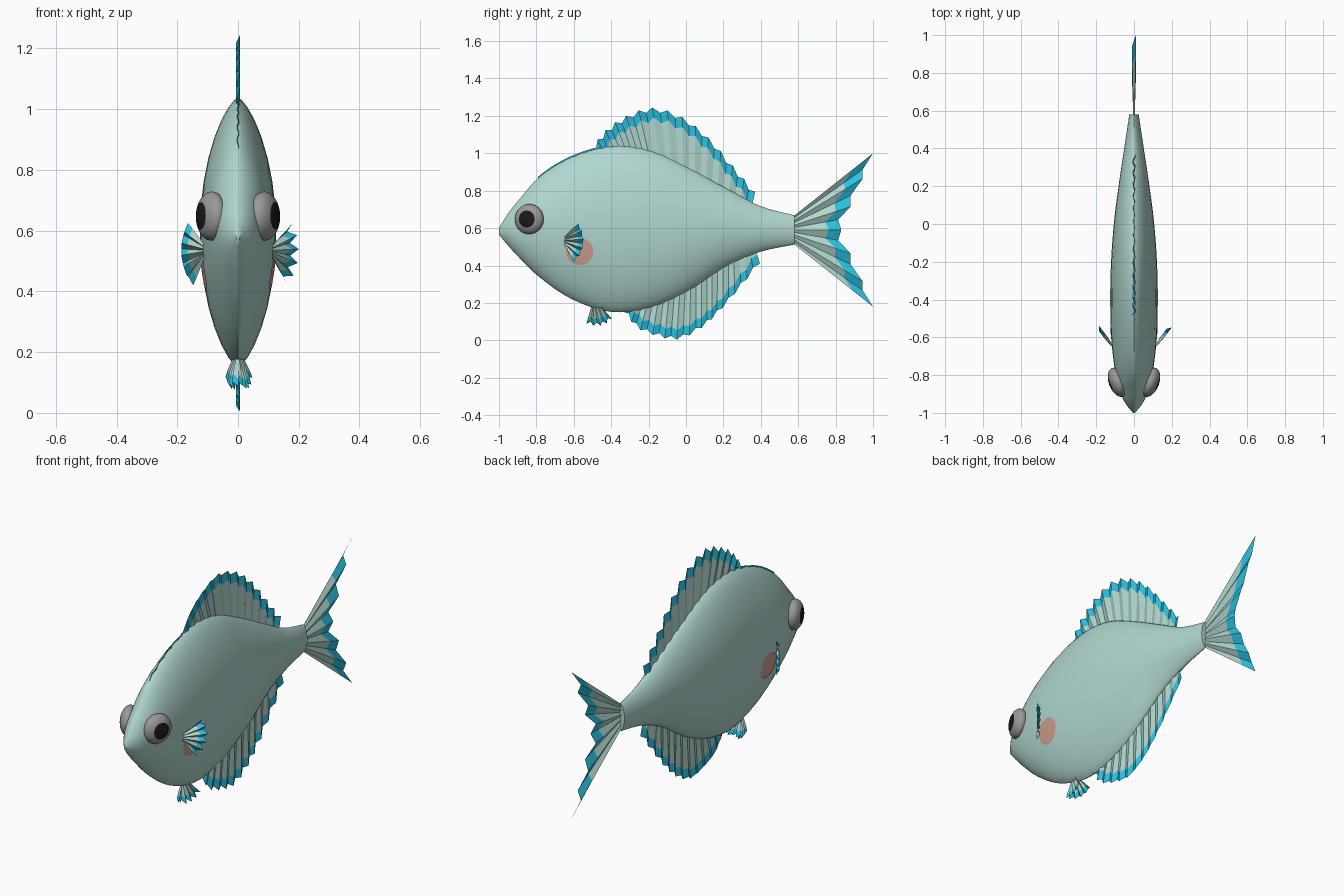
import bpy, bmesh
from math import sin, cos, pi, radians
from mathutils import Vector

cube = bpy.data.objects.get("Cube")
if cube:
    bpy.data.objects.remove(cube, do_unlink=True)


def material(name, red, green, blue):
    mat = bpy.data.materials.new(name)
    mat.use_nodes = True
    color = (red, green, blue, 1)
    mat.diffuse_color = color
    shader = mat.node_tree.nodes["Principled BSDF"]
    shader.inputs["Base Color"].default_value = color
    shader.inputs["Roughness"].default_value = 0.7
    return mat


PALE = material("pale_aqua", 0.44, 0.68, 0.63)
CYAN = material("bright_cyan", 0.025, 0.53, 0.74)
GRAY = material("eye_gray", 0.32, 0.32, 0.32)
BLACK = material("pupil_black", 0.01, 0.01, 0.01)
BLUSH = material("cheek_coral", 0.62, 0.35, 0.27)


def finish(name, bm, mats, smooth_angle=None):
    bmesh.ops.recalc_face_normals(bm, faces=bm.faces)
    mesh = bpy.data.meshes.new(name)
    bm.to_mesh(mesh)
    bm.free()
    for mat in mats:
        mesh.materials.append(mat)
    obj = bpy.data.objects.new(name, mesh)
    bpy.context.collection.objects.link(obj)
    if smooth_angle:
        bpy.ops.object.select_all(action="DESELECT")
        obj.select_set(True)
        bpy.context.view_layer.objects.active = obj
        bpy.ops.object.shade_smooth_by_angle(angle=radians(smooth_angle))
    return obj


def bridge(bm, first, second, closed=False, index=0):
    """Quads between two equally long rows of vertices."""
    count = len(first)
    for i in range(count if closed else count - 1):
        j = (i + 1) % count
        face = bm.faces.new((first[i], first[j], second[j], second[i]))
        face.material_index = index


def along(points, t):
    """Smooth curve through the points, t from 0 to 1."""
    last = len(points) - 1
    pos = min(max(t, 0), 1) * last
    i = min(int(pos), last - 1)
    u = pos - i
    p, q = points[i], points[i + 1]
    before = points[i - 1] if i > 0 else p * 2 - q
    after = points[i + 2] if i + 2 <= last else q * 2 - p
    m, n = (q - before) / 2, (after - p) / 2
    bend = (q - p) * 3 - m * 2 - n
    return p + m * u + bend * u ** 2 + (p * 2 - q * 2 + m + n) * u ** 3


# Body stations: y, top, bottom, half width
STATIONS = [Vector(s) for s in (
    (-1, .6, .565, .006), (-.95, .68, .505, .045), (-.89, .755, .44, .072),
    (-.78, .877, .335, .1), (-.61, .98, .22, .12), (-.4, 1.037, .152, .126),
    (-.19, 1.012, .177, .121), (.02, .917, .27, .105), (.22, .81, .4, .079),
    (.4, .717, .474, .052), (.58, .668, .512, .025))]


def station(y):
    low, high = 0, 1
    for _ in range(30):
        mid = (low + high) / 2
        if along(STATIONS, mid).x < y:
            low = mid
        else:
            high = mid
    return along(STATIONS, low)


def half_width(s, t):
    """Width of the lens-shaped section, t from -1 (belly) to 1 (back)."""
    return s.w * max(0, 1 - t * t) ** 0.7


# Body
bm = bmesh.new()
rings = []
for k in range(41):
    s = along(STATIONS, k / 40)
    ring = []
    for j in range(32):
        a = 2 * pi * j / 32
        t = cos(a)
        side = 1 if sin(a) >= 0 else -1
        z = (s.y + s.z) / 2 + t * (s.y - s.z) / 2
        ring.append(bm.verts.new((side * half_width(s, t), s.x, z)))
    rings.append(ring)
for first, second in zip(rings, rings[1:]):
    bridge(bm, first, second, closed=True)
bm.faces.new(rings[0])
bm.faces.new(rings[-1])
finish("body", bm, [PALE], 50)


def fin(name, inner, outer, count, tooth, pleat, band, share):
    """Pleated sheet with a toothed, coloured rim."""
    bm = bmesh.new()
    rows = [[], [], []]
    for i in range(count + 1):
        base, tip = along(inner, i / count), along(outer, i / count)
        ray = tip - base
        length = ray.length
        ray.normalize()
        sign = -1 if i % 2 else 1
        if i % 2:
            tip = tip - ray * tooth
        rim = tip - ray * min(band + share * length, length * 0.8)
        rows[0].append(bm.verts.new(base + pleat * sign * 0.4))
        rows[1].append(bm.verts.new(rim + pleat * sign))
        rows[2].append(bm.verts.new(tip + pleat * sign))
    bridge(bm, rows[0], rows[1])
    bridge(bm, rows[1], rows[2], index=1)
    return finish(name, bm, [PALE, CYAN])


def flat(points):
    return [Vector((0, y, z)) for y, z in points]


def body_line(start, end, top, offset):
    points = []
    for k in range(9):
        y = start + (end - start) * k / 8
        s = station(y)
        points.append((y, (s.y if top else s.z) + offset))
    return flat(points)


FOLD = Vector((0.007, 0, 0))

# Fins on the centre line
fin("dorsal_fin", body_line(-.5, .35, True, -.03),
    flat([(-.51, 1.02), (-.43, 1.125), (-.32, 1.2), (-.18, 1.245), (-.02, 1.195),
          (.12, 1.085), (.25, .935), (.37, .795)]), 28, .025, FOLD, .055, 0)
fin("anal_fin", body_line(-.32, .37, False, .03),
    flat([(-.33, .15), (-.26, .065), (-.15, .02), (-.04, .005), (.075, .06),
          (.17, .145), (.28, .27), (.395, .41)]), 24, .02, FOLD, .05, 0)
fin("crest_stripe", body_line(-.79, -.4, True, -.02),
    body_line(-.79, -.4, True, .007), 12, 0, FOLD / 2, 0, .8)
upper_tail = [(1, 1), (.945, .865), (.88, .715)]
lower_tail = [(y, 1.18 - z) for y, z in reversed(upper_tail)]
fin("tail_fin", flat([(.57, .66), (.57, .59), (.57, .52)]),
    flat(upper_tail + [(.83, .59)] + lower_tail), 12, .035, FOLD * 1.4, 0, .25)


def fan(name, centre, axis, spread, radius, root, low, high, count):
    """Small fan-shaped paired fin."""
    axis, spread = Vector(axis).normalized(), Vector(spread).normalized()
    inner, outer = [], []
    for k in range(9):
        angle = radians(low + (high - low) * k / 8)
        ray = axis * cos(angle) + spread * sin(angle)
        inner.append(Vector(centre) + spread * sin(angle) * root)
        outer.append(Vector(centre) + ray * radius)
    fold = axis.cross(spread) * 0.009
    fin(name, inner, outer, count, radius * .16, fold, 0, .25)


# Paired fins, eyes and cheeks
for side, label in ((1, "left"), (-1, "right")):
    fan(label + "_pectoral_fin", (side * .112, -.65, .535), (side * .6, .8, 0),
        (0, 0, 1), .135, .025, -58, 42, 10)
    fan(label + "_pelvic_fin", (side * .004, -.485, .19), (side * .2, .15, -1),
        (side * .25, 1, .1), .115, .035, -32, 42, 8)

    # Eye: flattened ball with the pupil at its outer pole
    bm = bmesh.new()
    out = Vector((side * .93, -.36, .02)).normalized()
    across = out.cross(Vector((0, 0, 1))).normalized()
    up = across.cross(out)
    centre = Vector((side * .087, -.838, .648))
    rings = []
    for k in range(17):
        angle = radians(0.5 + 179 * k / 16)
        rings.append([bm.verts.new(
            centre + out * cos(angle) * .046
            + (across * cos(2 * pi * j / 28) + up * sin(2 * pi * j / 28))
            * sin(angle) * .081) for j in range(28)])
    for k in range(16):
        bridge(bm, rings[k], rings[k + 1], closed=True, index=1 if k < 3 else 0)
    bm.faces.new(rings[0]).material_index = 1
    bm.faces.new(rings[-1])
    finish(label + "_eye", bm, [GRAY, BLACK], 60)

    # Cheek: thin disc hugging the body
    bm = bmesh.new()
    rings = []
    for k in range(1, 7):
        ring = []
        for j in range(28):
            a = 2 * pi * j / 28
            y, z = -.568 + cos(a) * .073 * k / 6, .475 + sin(a) * .073 * k / 6
            s = station(y)
            t = (2 * z - s.y - s.z) / (s.y - s.z)
            ring.append(bm.verts.new((side * (half_width(s, t) + .003), y, z)))
        rings.append(ring)
    for first, second in zip(rings, rings[1:]):
        bridge(bm, first, second, closed=True)
    bm.faces.new(rings[0])
    cheek = finish(label + "_cheek", bm, [BLUSH], 60)
    if cheek.data.polygons[0].normal.x * side < 0:
        cheek.data.flip_normals()
